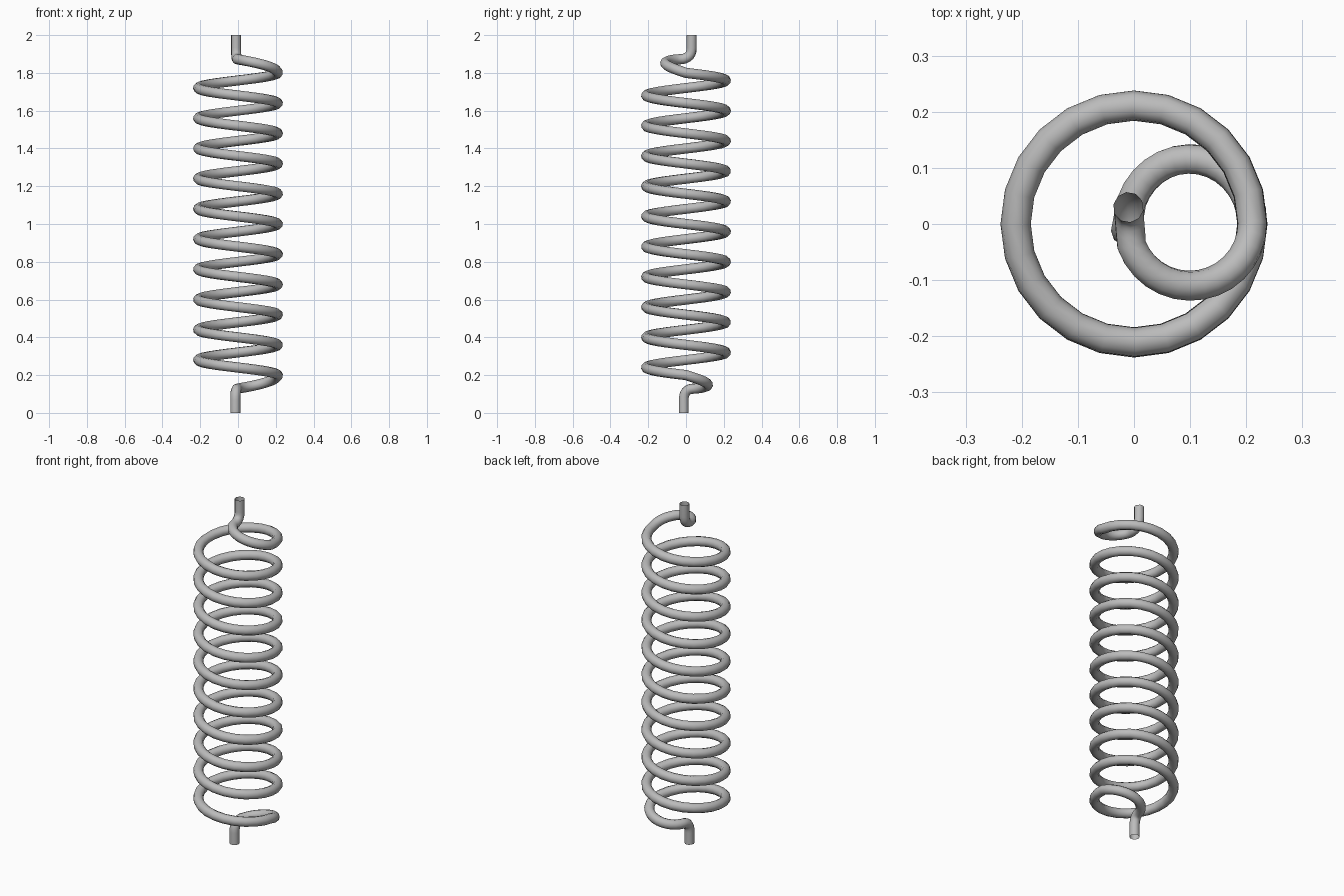
import bpy
import math
from mathutils import Vector

if "Cube" in bpy.data.objects:
    bpy.data.objects.remove(bpy.data.objects["Cube"])

COIL_R, WIRE_R = 0.211, 0.027
TURNS, SEGS, PITCH = 10, 24, 0.16
Z0, Z1 = 0.20, 1.80


def bend(a, b, c, n=7):
    """Quadratic curve from a to c, pulled toward b."""
    a, b, c = Vector(a), Vector(b), Vector(c)
    return [a * (1 - t) ** 2 + b * 2 * t * (1 - t) + c * t * t
            for t in (i / n for i in range(n + 1))]


def hook(side, z, tip_x, tip_y, tip_z):
    """Half loop from the coil to the axis, then a straight stem (side: 1 top, -1 bottom)."""
    pts = []
    for i in range(1, 15):
        a = math.radians(160) * i / 14
        pts.append(Vector((0.1 + 0.111 * math.cos(a),
                           -side * (0.11 if side > 0 else 0.116) * math.sin(a),
                           z + side * 0.073 * math.sin(a / 2))))
    last = pts.pop()
    pts += bend(last, (tip_x, tip_y, last.z), (tip_x, tip_y, last.z + side * 0.06))
    pts.append(Vector((tip_x, tip_y, tip_z)))
    return pts


# Wire path: bottom hook, helix, top hook
helix = []
for i in range(TURNS * SEGS + 1):
    a = -2 * math.pi * i / SEGS
    helix.append(Vector((COIL_R * math.cos(a), COIL_R * math.sin(a), Z0 + PITCH * i / SEGS)))
path = hook(-1, Z0, -0.014, -0.012, 0)[::-1] + helix + hook(1, Z1, -0.01, 0.03, 2)

# Round wire swept along the path, open at both tips
curve = bpy.data.curves.new("coil_spring", 'CURVE')
curve.dimensions = '3D'
curve.twist_mode = 'MINIMUM'
curve.bevel_depth = WIRE_R
curve.bevel_resolution = 3
curve.use_fill_caps = False
spline = curve.splines.new('POLY')
spline.points.add(len(path) - 1)
for p, co in zip(spline.points, path):
    p.co = (*co, 1)
spring = bpy.data.objects.new("coil_spring", curve)
bpy.context.collection.objects.link(spring)

# Plain grey metal
grey = bpy.data.materials.new("grey_metal")
grey.diffuse_color = (0.5, 0.5, 0.5, 1)
grey.use_nodes = True
grey.node_tree.nodes["Principled BSDF"].inputs["Base Color"].default_value = grey.diffuse_color
curve.materials.append(grey)

bpy.context.view_layer.objects.active = spring
spring.select_set(True)
bpy.ops.object.convert(target='MESH')
bpy.ops.object.shade_smooth_by_angle(angle=math.radians(50))
